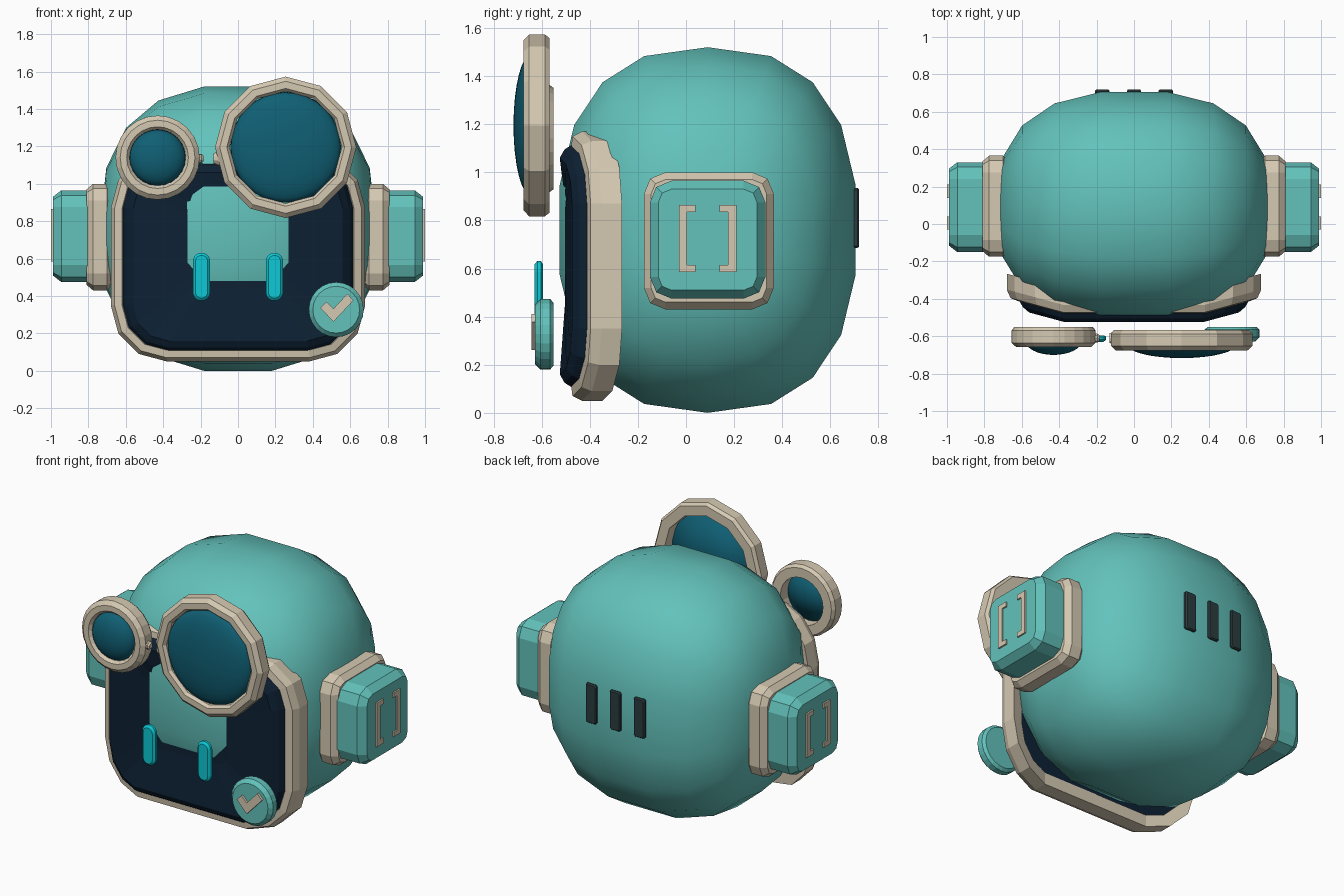
import bpy, bmesh, math
from math import sin, cos, pi

if "Cube" in bpy.data.objects:
    bpy.data.objects.remove(bpy.data.objects["Cube"])


def material(name, rgb):
    m = bpy.data.materials.new(name)
    m.diffuse_color = (*rgb, 1)
    m.use_nodes = True
    m.node_tree.nodes["Principled BSDF"].inputs["Base Color"].default_value = m.diffuse_color
    return m


TEAL = material("teal shell", (0.125, 0.54, 0.50))
BEIGE = material("beige trim", (0.665, 0.584, 0.445))
NAVY = material("navy screen", (0.004, 0.015, 0.034))
LENS = material("deep blue glass", (0.005, 0.115, 0.175))
CYAN = material("bright cyan", (0.004, 0.58, 0.66))
DARK = material("dark vent", (0.024, 0.045, 0.05))


def loft(name, rings, mat, closed=False, smooth=False):
    """Skin equal-sized rings of 3D points; cap the ends, or join last to first."""
    bm = bmesh.new()
    vs = [[bm.verts.new(p) for p in ring] for ring in rings]
    n = len(rings[0])
    for a, b in zip(vs, vs[1:] + (vs[:1] if closed else [])):
        for i in range(n):
            j = (i + 1) % n
            bm.faces.new((a[i], a[j], b[j], b[i]))
    if not closed:
        bm.faces.new(vs[0])
        bm.faces.new(vs[-1])
    # rings that shrink to a point become poles
    bmesh.ops.remove_doubles(bm, verts=bm.verts, dist=1e-5)
    bmesh.ops.recalc_face_normals(bm, faces=bm.faces)
    for f in bm.faces:
        f.smooth = smooth
    me = bpy.data.meshes.new(name)
    bm.to_mesh(me)
    bm.free()
    me.materials.append(mat)
    ob = bpy.data.objects.new(name, me)
    bpy.context.collection.objects.link(ob)
    return ob


def rounded(hw, hh, r, n=3):
    """Outline of a rounded rectangle."""
    pts = []
    for k, (sx, sy) in enumerate(((1, 1), (-1, 1), (-1, -1), (1, -1))):
        for i in range(n + 1):
            a = (k + i / n) * pi / 2
            pts.append((sx * (hw - r) + r * cos(a), sy * (hh - r) + r * sin(a)))
    return pts


def circle(r, n):
    return [(r * sin(2 * pi * i / n), r * cos(2 * pi * i / n)) for i in range(n)]


def front(pts, y, cx=0, cz=0):
    """Place an outline facing the front at depth y."""
    return [(cx + u, y, cz + v) for u, v in pts]


def side(pts, x, cy=0, cz=0):
    """Place an outline facing sideways at x."""
    return [(x, cy + u, cz + v) for u, v in pts]


def wrap(ring):
    """Sweep the outer sides of the face panel backwards."""
    return [(x, y + 0.27 * max(0, abs(x) - 0.35), z) for x, y, z in ring]


# head: superellipsoid with its poles left and right
def power(c, p=0.8):
    return math.copysign(abs(c) ** p, c) if abs(c) > 1e-9 else 0.0


head = []
for i in range(10):
    t = i * pi / 9
    head.append([(0.74 * power(cos(t)),
                  0.09 + 0.63 * power(sin(t)) * power(sin(k * pi / 9)),
                  0.76 + 0.769 * power(sin(t)) * power(cos(k * pi / 9))) for k in range(18)])
loft("head_shell", head, TEAL, smooth=True)

# face frame and dished screen
FZ = 0.61
frame = [(0, -0.355), (0, -0.44), (0.02, -0.48), (0.06, -0.485), (0.075, -0.46), (0.075, -0.355)]
loft("face_frame", [wrap(front(rounded(0.68 - d, 0.56 - d, 0.3 - d), y, 0, FZ))
                    for d, y in frame], BEIGE, closed=True)
screen = [wrap(front(rounded(0.62 - d, 0.51 - d, 0.25 - d), y, 0, FZ))
          for d, y in ((0, -0.38), (0, -0.47), (0.025, -0.51), (0.06, -0.53))]
inner = rounded(0.56, 0.45, 0.19)
for s, y in ((0.5, -0.503), (0, -0.5)):
    screen.append(wrap(front([(u * s, v * s) for u, v in inner], y, 0, FZ + 0.11 * (1 - s))))
loft("face_screen", screen, NAVY)

# ears: pad, pod and two bracket plates on each side
bracket = [(-0.035, -0.14), (0.035, -0.14), (0.035, -0.11), (0, -0.11),
           (0, 0.11), (0.035, 0.11), (0.035, 0.14), (-0.035, 0.14)]
for s, label in ((-1, "left"), (1, "right")):
    loft(label + "_ear_pad", [side(rounded(0.27 - d, 0.285 - d, 0.09 - d, 2), s * x, 0.095, 0.715)
         for d, x in ((0.03, 0.67), (0, 0.70), (0, 0.775), (0.03, 0.81))], BEIGE)
    loft(label + "_ear_pod", [side(rounded(0.24 - d, 0.245 - d, 0.09 - d, 2), s * x, 0.09, 0.72)
         for d, x in ((0, 0.78), (0, 0.945), (0.035, 0.99))], TEAL)
    for m, y in ((1, 0.005), (-1, 0.175)):
        pts = [(m * u, v) for u, v in bracket]
        loft(label + "_ear_bracket", [side(pts, s * x, y, 0.725) for x in (0.985, 1.0)], BEIGE)

# goggles: faceted big ring, rounder small ring, domed lenses
for label, cx, cz, r, ri, n, y in (("small", -0.43, 1.14, 0.225, 0.15, 24, -0.55),
                                   ("big", 0.255, 1.195, 0.378, 0.3, 12, -0.567)):
    prof = [(r - 0.015, y), (r, y - 0.02), (r, y - 0.085), (r - 0.025, y - 0.108),
            (ri + 0.015, y - 0.108), (ri, y - 0.09), (ri, y)]
    loft(label + "_goggle_ring", [front(circle(q, n), d, cx, cz) for q, d in prof],
         BEIGE, closed=True)
    rl = ri if n == 24 else ri * 0.985
    dome = [front(circle(rl * sin(k * pi / 16), 32), y - 0.075 - 0.075 * cos(k * pi / 16), cx, cz)
            for k in range(9)]
    dome.append(front(circle(0, 32), y - 0.06, cx, cz))
    loft(label + "_lens", dome, LENS, smooth=True)

# goggle bridge knobs
for x0, x1, r in ((-0.225, -0.185, 0.025), (-0.13, 0.0, 0.042)):
    prof = ((0, 0.65), (0.25, 1), (0.75, 1), (1, 0.65))
    loft("goggle_bridge", [side(circle(r * q, 10), x0 + (x1 - x0) * t, -0.61, 1.135)
                           for t, q in prof], BEIGE)

# eyes
for s in (-1, 1):
    loft("eye", [front(rounded(0.046 - d, 0.128 - d, 0.045 - d, 5), y, s * 0.195, 0.503)
                 for d, y in ((0.012, -0.595), (0, -0.603), (0, -0.618), (0.014, -0.63))], CYAN)

# badge with check mark
loft("badge", [front(circle(q, 24), y, 0.525, 0.327) for q, y in
     ((0.13, -0.55), (0.147, -0.565), (0.147, -0.605), (0.125, -0.627))], TEAL)
check = [(-0.085, 0.01), (-0.052, 0.042), (-0.015, 0.005), (0.06, 0.085), (0.093, 0.05), (-0.015, -0.065)]
loft("check_mark", [front(check, y, 0.525, 0.327) for y in (-0.62, -0.642)], BEIGE)

# back vents
for x in (-0.17, 0, 0.17):
    loft("back_vent", [front(rounded(0.038 - d, 0.125 - d, 0.008, 1), y, x, 0.81)
                       for d, y in ((0, 0.67), (0, 0.712), (0.006, 0.72))], DARK)
